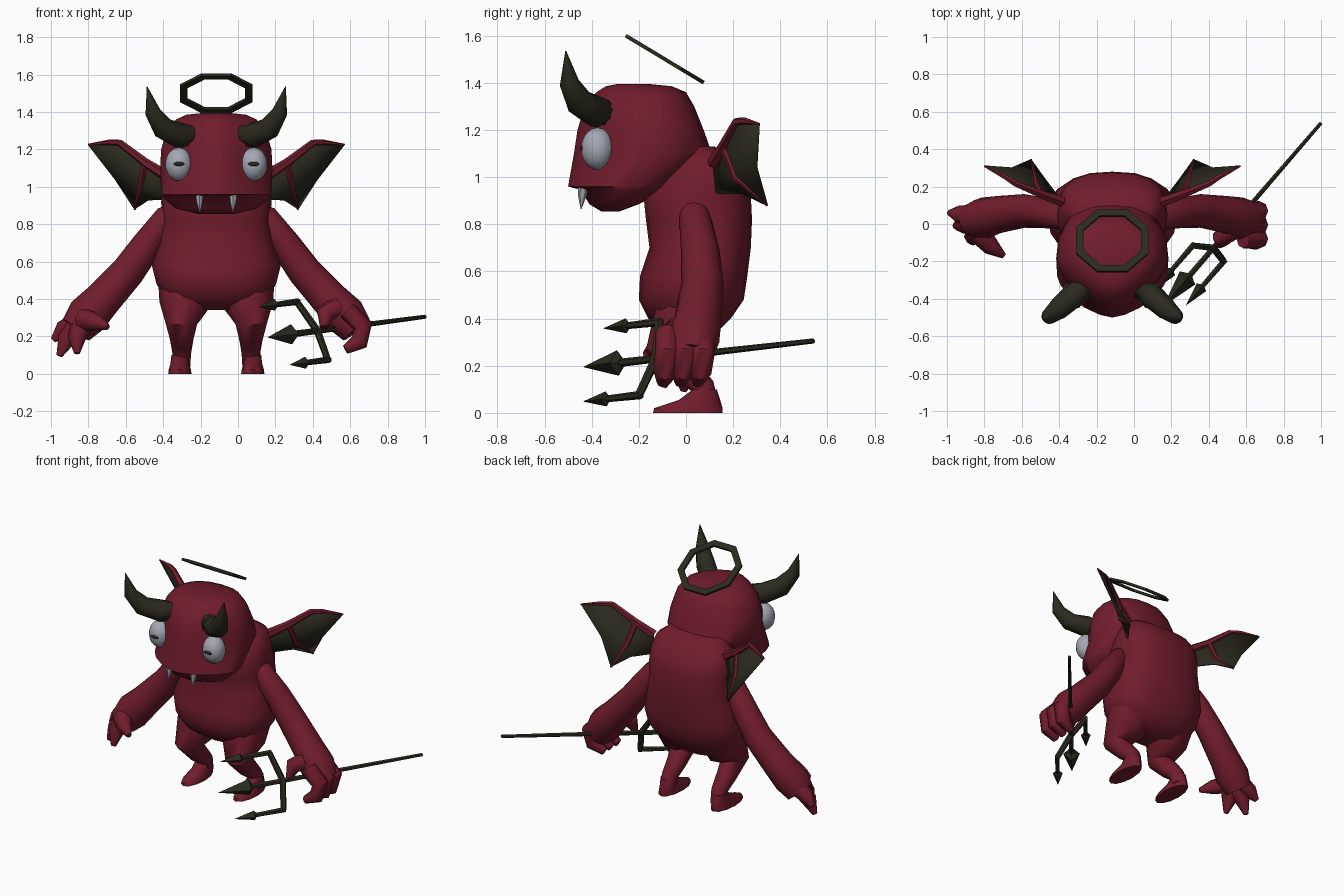
import bpy, bmesh, math
from mathutils import Vector, Matrix

cube = bpy.data.objects.get("Cube")
if cube:
    bpy.data.objects.remove(cube, do_unlink=True)

CX = -0.116  # symmetry plane of the body


def material(name, rgb):
    m = bpy.data.materials.new(name)
    m.use_nodes = True
    m.diffuse_color = (*rgb, 1)
    m.node_tree.nodes["Principled BSDF"].inputs["Base Color"].default_value = (*rgb, 1)
    return m


RED = material("crimson skin", (0.165, 0.012, 0.025))
DARK = material("charcoal", (0.024, 0.023, 0.013))
PALE = material("pale grey", (0.37, 0.39, 0.45))


def finish(bm, name, mat, angle=50):
    bmesh.ops.recalc_face_normals(bm, faces=bm.faces)
    me = bpy.data.meshes.new(name)
    bm.to_mesh(me)
    bm.free()
    me.materials.append(mat)
    ob = bpy.data.objects.new(name, me)
    bpy.context.collection.objects.link(ob)
    bpy.ops.object.select_all(action='DESELECT')
    ob.select_set(True)
    bpy.context.view_layer.objects.active = ob
    bpy.ops.object.shade_smooth_by_angle(angle=math.radians(angle))
    return ob


def skin(name, rings, mat, angle=50):
    """Bridge rings of points and cap both ends."""
    bm = bmesh.new()
    loops = [[bm.verts.new(p) for p in ring] for ring in rings]
    n = len(loops[0])
    for a, b in zip(loops, loops[1:]):
        for i in range(n):
            j = (i + 1) % n
            bm.faces.new((a[i], a[j], b[j], b[i]))
    bm.faces.new(loops[0])
    bm.faces.new(loops[-1])
    return finish(bm, name, mat, angle)


def loft(name, rows, cx, mat, front=2.0, back=2.0, n=20):
    """Stack of flat rounded sections given as (z, front y, back y, half width)."""
    rings = []
    for z, yf, yb, hw in rows:
        ring = []
        for i in range(n):
            a = 2 * math.pi * i / n
            c, s = math.cos(a), math.sin(a)
            e = 2 / (front if s < 0 else back)
            x = math.copysign(abs(c) ** e, c) * hw
            y = math.copysign(abs(s) ** e, s) * (yb - yf) / 2
            ring.append(Vector((cx + x, (yf + yb) / 2 + y, z)))
        rings.append(ring)
    return skin(name, rings, mat)


def tube(name, path, mat, side=0, ref=(0, 1, 0), n=10, angle=50):
    """Tapered tube through (x, y, z, radius); side mirrors about the body."""
    s = side or 1
    base = CX if side else 0
    pts = [Vector((base + s * p[0], p[1], p[2])) for p in path]
    ref = Vector((s * ref[0], ref[1], ref[2]))
    rings = []
    for i, p in enumerate(pts):
        t = (pts[min(i + 1, len(pts) - 1)] - pts[max(i - 1, 0)]).normalized()
        u = (ref - t * ref.dot(t)).normalized()
        v = t.cross(u)
        rings.append([p + path[i][3] * (u * math.cos(2 * math.pi * k / n) + v * math.sin(2 * math.pi * k / n))
                      for k in range(n)])
    return skin(name, rings, mat, angle)


def ball(name, loc, radii, mat):
    bm = bmesh.new()
    bmesh.ops.create_uvsphere(bm, u_segments=16, v_segments=10, radius=1,
                              matrix=Matrix.Translation(loc) @ Matrix.Diagonal((*radii, 1)))
    return finish(bm, name, mat)


# Torso and head
loft("torso", [(.34, -.08, .13, .15), (.40, -.16, .19, .27), (.48, -.2, .245, .32), (.58, -.195, .26, .345),
               (.70, -.155, .275, .31), (.82, -.17, .28, .29), (.92, -.18, .275, .295), (1.0, -.12, .255, .285),
               (1.08, -.04, .19, .255), (1.13, -.02, .12, .19)], CX, RED, 2.3, 2.7)
loft("head", [(.855, -.36, -.28, .1), (.885, -.41, -.2, .22), (.945, -.445, -.09, .288), (.96, -.5, -.06, .295),
              (1.1, -.475, .11, .3), (1.2, -.46, .075, .295), (1.3, -.43, .035, .265),
              (1.36, -.38, .0, .215), (1.385, -.34, -.06, .16), (1.395, -.29, -.16, .07)], CX, RED, 1.55, 2.4)

for s, label in ((1, "left"), (-1, "right")):
    # Face
    ball(label + "_eye", (CX + s * .2, -.375, 1.12), (.073, .07, .09), PALE)
    ball(label + "_pupil", (CX + s * .2, -.442, 1.122), (.03, .009, .011), DARK)
    tube(label + "_fang", [(.09, -.435, .97, .025), (.09, -.44, .92, .018), (.088, -.445, .865, .002)],
         PALE, s, n=6)
    tube(label + "_horn", [(.14, -.34, 1.27, .06), (.2, -.375, 1.275, .068), (.285, -.45, 1.315, .06),
                           (.34, -.495, 1.40, .042), (.37, -.51, 1.535, .002)], DARK, s, (1, -1, 0))
    # Arm and palm
    tube(label + "_arm", [(.22, .035, .89, .03), (.26, .035, .845, .065), (.37, .06, .69, .082),
                          (.47, .07, .55, .09), (.61, .05, .395, .1), (.69, .03, .31, .112),
                          (.75, .02, .235, .09)], RED, s, n=12)
    # Leg and foot
    tube(label + "_leg", [(.16, .02, .46, .15), (.17, -.02, .37, .135), (.188, -.09, .27, .085),
                          (.185, .0, .18, .062), (.185, .075, .11, .05), (.19, .09, .03, .05)],
         RED, s, (1, 0, 0))
    loft(label + "_foot", [(0, -.14, .155, .062), (.02, -.135, .155, .06), (.055, -.03, .145, .05),
                           (.1, .03, .13, .045)], CX + s * .195, RED, n=12)
    # Wing: two membranes either side of a bowed rib
    base, root, fork = (.27, .12, .93), (.27, .12, 1.06), (.38, .16, 1.13)
    elbow, bend, tip = (.515, .215, 1.235), (.57, .25, 1.238), (.685, .31, 1.225)
    scallop, low, mid, hem = (.54, .3, 1.04), (.436, .345, .88), (.405, .21, 1.0), (.36, .24, .93)
    bm = bmesh.new()
    for fan in ((mid, fork, elbow, bend, tip, scallop, low), (mid, low, hem, base, root, fork)):
        vs = [bm.verts.new((CX + s * x, y, z)) for x, y, z in fan]
        for a, b in zip(vs[1:], vs[2:]):
            bm.faces.new((vs[0], a, b))
    bmesh.ops.remove_doubles(bm, verts=bm.verts, dist=.0001)
    wing = finish(bm, label + "_wing_membrane", DARK, 30)
    mod = wing.modifiers.new("thickness", 'SOLIDIFY')
    mod.thickness, mod.offset = .008, 0
    # Wing bones
    tube(label + "_wing_arm", [(*root, .03), (*fork, .024), (*elbow, .018), (*bend, .015), (*tip, .005)],
         RED, s, (0, 0, 1), 6)
    tube(label + "_wing_rib", [(*fork, .02), (*mid, .018), (*low, .006)], RED, s, n=6)

# Open right hand
for i, (x, y, z) in enumerate(((.872, .06, .18), (.84, -.01, .095), (.745, -.1, .11), (.58, -.17, .25))):
    start = Vector((.71, .04 - .03 * i, .29))
    end = Vector((x, y, z))
    mid = start.lerp(end, .6) + Vector((.015, 0, .01))
    tube(f"right_finger_{i + 1}", [(*start, .062), (*mid, .048), (*end, .016)], RED, -1, n=8)

# Left hand gripping the shaft
for i in range(3):
    y = .07 - .075 * i
    tube(f"left_finger_{i + 1}", [(.70, y, .34, .05), (.785, y, .255, .052), (.765, y - .01, .17, .048),
                                  (.69, y - .02, .13, .025)], RED, 1, n=8)
tube("left_thumb", [(.64, -.03, .35, .06), (.58, -.08, .32, .05), (.575, -.11, .25, .022)], RED, 1, n=8)

# Trident: shaft, crossbar, prongs and heads
tail, point = Vector((1.0, .54, .305)), Vector((.16, -.435, .195))
aim = (point - tail).normalized()


def spear_head(name, tip, length, radius):
    back = tip - aim * length
    tube(name, [(*back, radius * .3), (*(back + aim * length * .1), radius), (*tip, .001)],
         DARK, ref=(0, 0, 1), n=4, angle=20)


tube("shaft", [(*tail, .011), (*(point - aim * .15), .018)], DARK, ref=(0, 0, 1), n=6)
spear_head("middle_head", point, .215, .054)
hub = tail.lerp(point, .685)
for label, corner in (("upper", Vector((.315, -.115, .385))), ("lower", Vector((.48, -.2, .075)))):
    end = corner + aim * .31
    tube(label + "_crossbar", [(*hub, .02), (*corner, .018)], DARK, ref=aim, n=6)
    tube(label + "_prong", [(*(corner - aim * .012), .018), (*(end - aim * .1), .014)], DARK, ref=(0, 0, 1), n=6)
    spear_head(label + "_head", end, .14, .032)

# Tilted eight-sided halo
place = Matrix.Translation((CX, -.09, 1.5)) @ Matrix.Rotation(math.radians(-31), 4, 'X')
bm = bmesh.new()
rings = []
for r, z in ((.209, -.008), (.209, .008), (.167, .008), (.167, -.008)):
    rings.append([bm.verts.new(place @ Vector((r * math.cos(a), r * math.sin(a), z)))
                  for a in (math.pi * (k + .5) / 4 for k in range(8))])
for k in range(4):
    p, q = rings[k], rings[(k + 1) % 4]
    for i in range(8):
        j = (i + 1) % 8
        bm.faces.new((p[i], p[j], q[j], q[i]))
finish(bm, "halo", DARK, 30)
